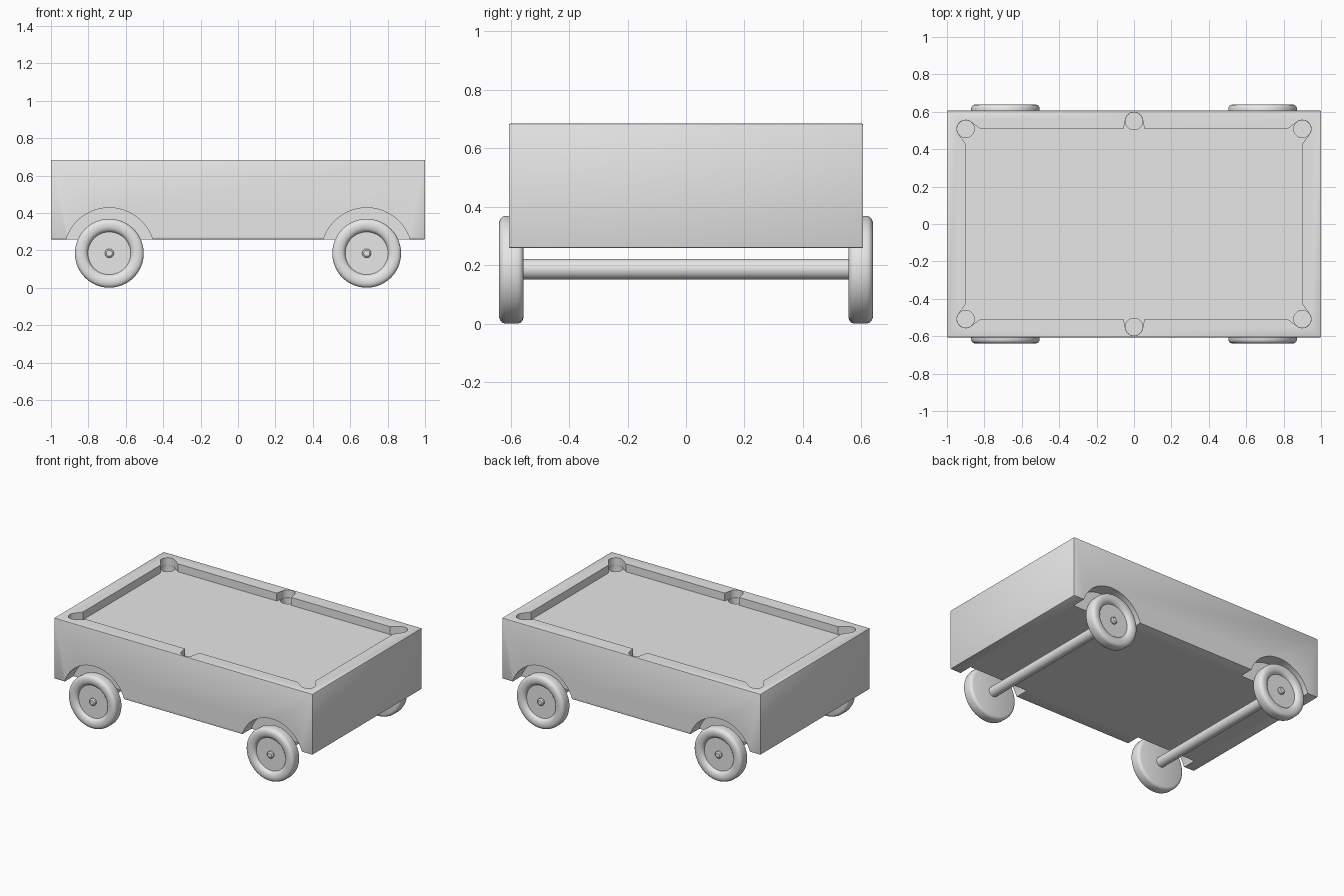
import bpy, bmesh
from math import cos, sin, radians, pi
from mathutils import Matrix

if "Cube" in bpy.data.objects:
    bpy.data.objects.remove(bpy.data.objects["Cube"], do_unlink=True)

grey = bpy.data.materials.new("plain grey")
grey.use_nodes = True
grey.diffuse_color = (0.8, 0.8, 0.8, 1)
grey.node_tree.nodes["Principled BSDF"].inputs["Base Color"].default_value = (0.8, 0.8, 0.8, 1)

HALF_Y, BOTTOM, TOP = 0.606, 0.259, 0.684
BED = TOP - 0.055                    # level of the playing bed
AXLE_X, AXLE_Z = 0.688, 0.1845
RAIL_X, RAIL_Y, POCKET_R = 0.9, 0.508, 0.047
MID_Y = 0.55


def make_object(name, bm):
    bmesh.ops.recalc_face_normals(bm, faces=bm.faces)
    mesh = bpy.data.meshes.new(name)
    bm.to_mesh(mesh)
    bm.free()
    mesh.materials.append(grey)
    obj = bpy.data.objects.new(name, mesh)
    bpy.context.collection.objects.link(obj)
    return obj


def activate(obj):
    bpy.ops.object.select_all(action='DESELECT')
    obj.select_set(True)
    bpy.context.view_layer.objects.active = obj


def smooth(obj):
    activate(obj)
    bpy.ops.object.shade_smooth_by_angle(angle=radians(32))


def box(name, size, center):
    bm = bmesh.new()
    bmesh.ops.create_cube(bm, size=1, matrix=Matrix.Translation(center) @ Matrix.Diagonal((*size, 1)))
    return make_object(name, bm)


def cylinder(name, radius, depth, center, along_y=False, sides=48):
    bm = bmesh.new()
    turn = Matrix.Rotation(pi / 2, 4, 'X') if along_y else Matrix()
    bmesh.ops.create_cone(bm, cap_ends=True, segments=sides, radius1=radius, radius2=radius,
                          depth=depth, matrix=Matrix.Translation(center) @ turn)
    return make_object(name, bm)


def cut(target, cutter):
    cutter.hide_render = True
    mod = target.modifiers.new("cut", 'BOOLEAN')
    mod.operation, mod.solver, mod.object = 'DIFFERENCE', 'EXACT', cutter
    activate(target)
    bpy.ops.object.modifier_apply(modifier=mod.name)
    bpy.data.objects.remove(cutter, do_unlink=True)


def arc(cx, cy, start, end, steps):
    angles = [radians(start + (end - start) * i / steps) for i in range(steps + 1)]
    return [(cx + POCKET_R * cos(a), cy + POCKET_R * sin(a)) for a in angles]


def bed_cutter():
    # One quarter of the rail outline, mirrored into a closed loop
    quarter = [(RAIL_X, RAIL_Y - 0.08)]
    quarter += arc(RAIL_X, RAIL_Y, -36, 126, 20)
    quarter += [(RAIL_X - 0.08, RAIL_Y), (0.056, RAIL_Y)]
    quarter += arc(0, MID_Y, 0, 90, 10)
    half = quarter + [(-x, y) for x, y in reversed(quarter[:-1])]
    outline = half + [(-x, -y) for x, y in half]
    bm = bmesh.new()
    face = bm.faces.new([bm.verts.new((x, y, BED)) for x, y in outline])
    grown = bmesh.ops.extrude_face_region(bm, geom=[face])
    bmesh.ops.translate(bm, vec=(0, 0, 0.2),
                        verts=[v for v in grown["geom"] if isinstance(v, bmesh.types.BMVert)])
    return make_object("bed_cutter", bm)


# Table body with softened edges
body = box("table_body", (2, 2 * HALF_Y, TOP - BOTTOM), (0, 0, (TOP + BOTTOM) / 2))
bevel = body.modifiers.new("soft edges", 'BEVEL')
bevel.width, bevel.segments = 0.005, 2
activate(body)
bpy.ops.object.modifier_apply(modifier=bevel.name)

# Sunken bed, six pockets and four wheel arches
cut(body, bed_cutter())
for side in (-1, 1):
    for x, y in ((-RAIL_X, RAIL_Y), (0, MID_Y), (RAIL_X, RAIL_Y)):
        cut(body, cylinder("pocket_cutter", POCKET_R - 0.001, 0.12, (x, side * y, BED - 0.04)))
    for x in (-AXLE_X, AXLE_X):
        cut(body, cylinder("arch_cutter", 0.243, 0.2, (x, side * 0.605, AXLE_Z), True, 96))
smooth(body)

# Wheels turned from a (radius, outward) profile: tyre, hub recess and axle pin
PROFILE = [(0, 0), (0.165, 0), (0.174, 0.003), (0.181, 0.009), (0.184, 0.018),
           (0.184, 0.062), (0.181, 0.072), (0.174, 0.079), (0.163, 0.083), (0.15, 0.084),
           (0.136, 0.082), (0.125, 0.077), (0.118, 0.07), (0.114, 0.06),
           (0.024, 0.06), (0.024, 0.07), (0.016, 0.077), (0, 0.077)]


def wheel(name, x, side):
    bm = bmesh.new()
    verts = [bm.verts.new((r, -out, 0)) for r, out in PROFILE]
    edges = [bm.edges.new(pair) for pair in zip(verts, verts[1:])]
    bmesh.ops.spin(bm, geom=verts + edges, cent=(0, 0, 0), axis=(0, 1, 0),
                   angle=2 * pi, steps=64)
    bmesh.ops.remove_doubles(bm, verts=bm.verts, dist=0.0001)
    obj = make_object(name, bm)
    obj.location = (x, side * 0.556, AXLE_Z)
    obj.rotation_euler.z = pi if side > 0 else 0
    smooth(obj)


for end, x in (("right", -AXLE_X), ("left", AXLE_X)):
    wheel("front_" + end + "_wheel", x, -1)
    wheel("back_" + end + "_wheel", x, 1)
    smooth(cylinder(end + "_axle", 0.035, 1.114, (x, 0, AXLE_Z + 0.002), True))
